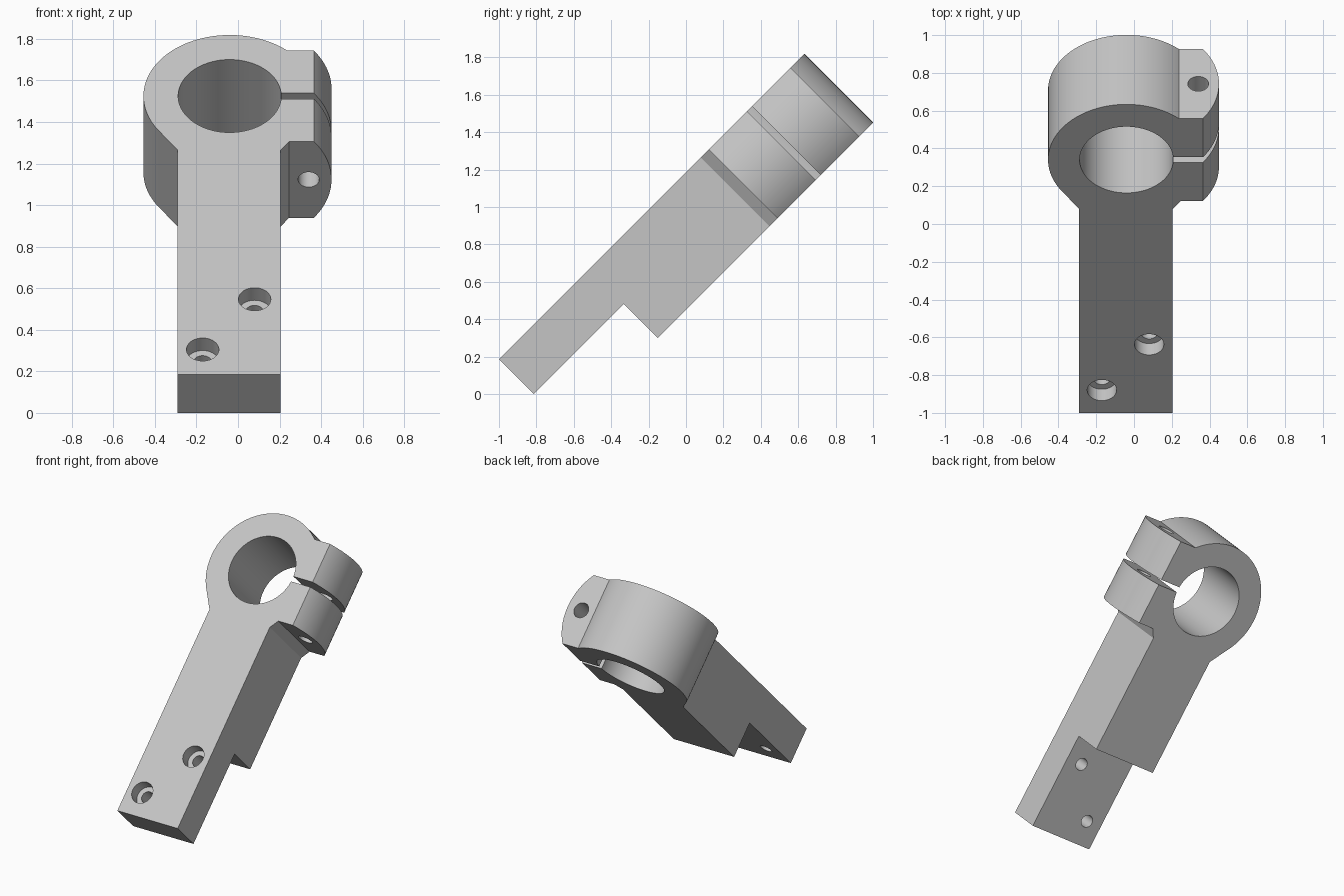
import bpy, bmesh
from math import sin, cos, radians, pi
from mathutils import Matrix, Vector

if "Cube" in bpy.data.objects:
    bpy.data.objects.remove(bpy.data.objects["Cube"], do_unlink=True)

# Local frame while building: x across, y along the arm, z out of the front face
DEPTH = 0.52
CX, CY = -0.04, 1.895
OUTER, BORE = 0.415, 0.248
LEFT, RIGHT = -0.29, 0.205
LUG = 0.309


def arc(cx, cy, r, start, end, steps):
    angles = [radians(start + (end - start) * i / steps) for i in range(steps + 1)]
    return [(cx + r * cos(a), cy + r * sin(a)) for a in angles]


def prism(name, points, sweep):
    """Extrude a closed outline of 3D points along a vector."""
    bm = bmesh.new()
    face = bm.faces.new([bm.verts.new(p) for p in points])
    ext = bmesh.ops.extrude_face_region(bm, geom=[face])
    verts = [g for g in ext["geom"] if isinstance(g, bmesh.types.BMVert)]
    bmesh.ops.translate(bm, verts=verts, vec=Vector(sweep))
    bmesh.ops.recalc_face_normals(bm, faces=bm.faces)
    mesh = bpy.data.meshes.new(name)
    bm.to_mesh(mesh)
    bm.free()
    ob = bpy.data.objects.new(name, mesh)
    bpy.context.collection.objects.link(ob)
    return ob


def combine(target, cutter, operation="DIFFERENCE"):
    mod = target.modifiers.new("cut", "BOOLEAN")
    mod.operation = operation
    mod.solver = "EXACT"
    mod.object = cutter
    bpy.context.view_layer.objects.active = target
    bpy.ops.object.modifier_apply(modifier=mod.name)
    bpy.data.objects.remove(cutter, do_unlink=True)


def box(x0, x1, y0, y1, z0, z1):
    return prism("box_cutter", [(x0, y0, z0), (x1, y0, z0), (x1, y1, z0), (x0, y1, z0)],
                 (0, 0, z1 - z0))


def drill(x, y, r, z0, z1, steps=48):
    """Hole through the front face."""
    ring = arc(x, y, r, 0, 360, steps)[:-1]
    return prism("hole_cutter", [(a, b, z0) for a, b in ring], (0, 0, z1 - z0))


def cross_drill(x, z, r, y0, y1):
    """Hole along the arm direction."""
    ring = arc(x, z, r, 0, 360, 40)[:-1]
    return prism("bolt_cutter", [(a, y0, b) for a, b in ring], (0, y1 - y0, 0))


# Arm, clamp ring and lug as one outline
outline = [(LEFT, 0), (RIGHT, 0), (RIGHT, 1.527), (0.246, CY - LUG),
           (0.5, CY - LUG), (0.5, CY + LUG)]
outline += arc(CX, CY, OUTER, 48.1, 214.6, 64) + [(LEFT, 1.527)]
clamp = prism("clamp_arm", [(x, y, -DEPTH) for x, y in outline], (0, 0, DEPTH))

# Rounded outer end of the lug
end = arc(0.01, -DEPTH / 2, 0.44, -45, 45, 32)
end += [(-1, end[-1][1]), (-1, end[0][1])]
combine(clamp, prism("lug_rounder", [(x, -1, z) for x, z in end], (0, 4, 0)), "INTERSECT")

# Thin foot, bore and clamping slot
combine(clamp, box(-1, 1, -1, 0.682, -1, -0.262))
combine(clamp, drill(CX, CY, BORE, -1, 1, 96))
combine(clamp, box(CX, 1, CY - 0.019, CY + 0.019, -1, 1))

# Clamping bolt hole, narrower in the lower lug
combine(clamp, cross_drill(0.34, -DEPTH / 2, 0.055, CY, 3))
combine(clamp, cross_drill(0.34, -DEPTH / 2, 0.051, 1.4, CY))

# Counterbored mounting holes
for x, y in ((0.08, 0.512), (-0.17, 0.17)):
    combine(clamp, drill(x, y, 0.078, -0.085, 0.2))
    combine(clamp, drill(x, y, 0.043, -1, 0.2))

# Tilt the whole part
clamp.data.transform(Matrix.Translation((0, -1, 0.185)) @ Matrix.Rotation(pi / 4, 4, "X"))

# Plain grey metal
grey = bpy.data.materials.new("light_grey")
grey.use_nodes = True
colour = (0.56, 0.56, 0.56, 1)
grey.diffuse_color = colour
grey.node_tree.nodes["Principled BSDF"].inputs["Base Color"].default_value = colour
clamp.data.materials.clear()
clamp.data.materials.append(grey)

bpy.ops.object.select_all(action="DESELECT")
clamp.select_set(True)
bpy.context.view_layer.objects.active = clamp
bpy.ops.object.shade_smooth_by_angle(angle=radians(25))
